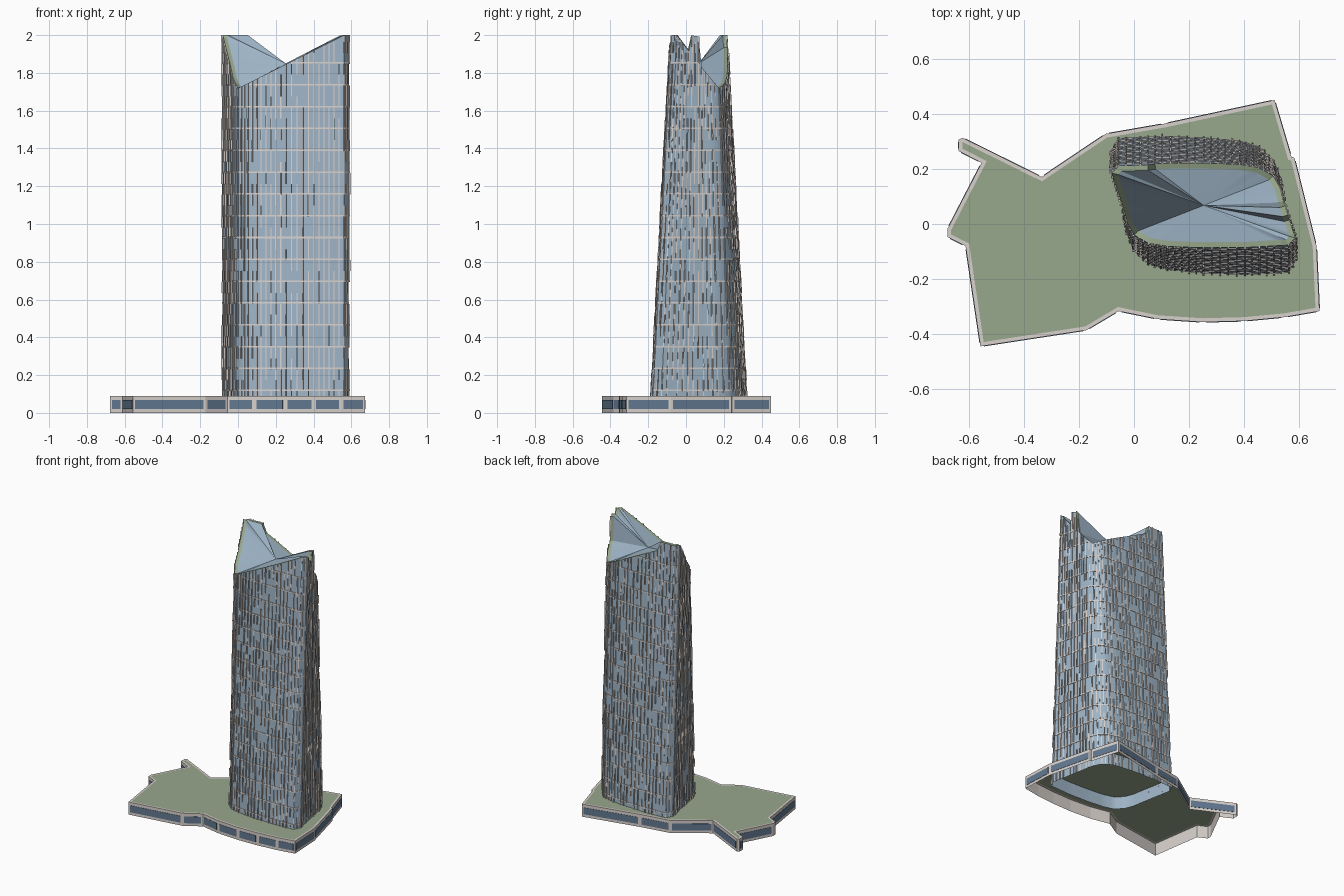
import bpy, bmesh, math, random
from mathutils import Vector

random.seed(4)
cube = bpy.data.objects.get("Cube")
if cube:
    bpy.data.objects.remove(cube)


def material(name, srgb):
    col = [(c / 255 / 12.92 if c < 11 else ((c / 255 + 0.055) / 1.055) ** 2.4) for c in srgb] + [1]
    m = bpy.data.materials.new(name)
    m.use_nodes = True
    m.diffuse_color = col
    m.node_tree.nodes["Principled BSDF"].inputs["Base Color"].default_value = col
    return m


GLASS = material("blue_glass", (158, 180, 198))
TRIM = material("pale_trim", (216, 209, 204))
WINDOW = material("dark_window", (98, 120, 144))
GREEN = material("roof_green", (152, 168, 140))


def finish(name, bm, mat, smooth=False, fix=True):
    if fix:
        bmesh.ops.recalc_face_normals(bm, faces=bm.faces)
    me = bpy.data.meshes.new(name)
    bm.to_mesh(me)
    bm.free()
    me.materials.append(mat)
    ob = bpy.data.objects.new(name, me)
    bpy.context.collection.objects.link(ob)
    if smooth:
        bpy.ops.object.select_all(action="DESELECT")
        ob.select_set(True)
        bpy.context.view_layer.objects.active = ob
        bpy.ops.object.shade_smooth_by_angle(angle=math.radians(30))
    return ob


def strip(bm, lower, upper):
    """Closed band of quads between two rings."""
    a = [bm.verts.new(p) for p in lower]
    b = [bm.verts.new(p) for p in upper]
    for i in range(len(a)):
        j = (i + 1) % len(a)
        bm.faces.new((a[i], a[j], b[j], b[i]))
    return b


def plate(bm, a0, b0, b1, a1, normal, depth):
    """Raised plate standing on the quad a0 b0 b1 a1, open at the back."""
    base = [bm.verts.new(p) for p in (a0, b0, b1, a1)]
    top = [bm.verts.new(Vector(p) + normal * depth) for p in (a0, b0, b1, a1)]
    bm.faces.new(top)
    for i in range(4):
        j = (i + 1) % 4
        bm.faces.new((base[i], base[j], top[j], top[i]))


# ---- Podium ----
PODIUM_H = 0.09
plan = [Vector(p) for p in (
    (-0.557, -0.444), (-0.172, -0.385), (-0.056, -0.316), (0.085, -0.345),
    (0.249, -0.356), (0.4, -0.352), (0.546, -0.338), (0.673, -0.316),
    (0.662, -0.08), (0.582, 0.24), (0.571, 0.244), (0.51, 0.45),
    (0.11, 0.364), (-0.103, 0.327), (-0.335, 0.171), (-0.622, 0.313),
    (-0.637, 0.305), (-0.637, 0.265), (-0.553, 0.222), (-0.677, -0.018),
    (-0.677, -0.047), (-0.611, -0.08))]


def inset(pts, d):
    out = []
    for i, p in enumerate(pts):
        e0 = (p - pts[i - 1]).normalized()
        e1 = (pts[(i + 1) % len(pts)] - p).normalized()
        n0, n1 = Vector((-e0.y, e0.x)), Vector((-e1.y, e1.x))
        out.append(p + (n0 + n1) * d / (1 + n0.dot(n1)))
    return out


def at(p, z):
    return Vector((p.x, p.y, z))


inner_plan = inset(plan, 0.014)
bm = bmesh.new()
strip(bm, [at(p, 0) for p in plan], [at(p, PODIUM_H) for p in plan])
strip(bm, [at(p, PODIUM_H) for p in plan], [at(p, PODIUM_H) for p in inner_plan])
finish("podium_wall", bm, TRIM, fix=False)

bm = bmesh.new()
bm.faces.new([bm.verts.new(at(p, PODIUM_H)) for p in inner_plan])
finish("podium_roof", bm, GREEN, fix=False)

bm = bmesh.new()
for i, p in enumerate(plan):
    q = plan[(i + 1) % len(plan)]
    e = q - p
    if e.length < 0.03:
        continue
    m = e.normalized() * min(0.012, e.length * 0.2)
    a, b = p + m, q - m
    plate(bm, at(a, 0.02), at(b, 0.02), at(b, 0.068), at(a, 0.068),
          Vector((e.y, -e.x, 0)).normalized(), 0.002)
finish("podium_windows", bm, WINDOW, fix=False)

# ---- Tower outline: half the ring, the rest by a half turn ----
CX, CY, HALF, COLUMNS = 0.2525, 0.0675, 0.2525, 72
half = [(-0.333, 0.78), (-0.29, -0.1), (-0.277, -0.4), (-0.252, -0.65), (-0.2, -0.84),
        (-0.13, -0.92), (0, -0.97), (0.15, -0.99), (0.308, -0.96)]
ring = [Vector(p) for p in half] + [Vector((-x, -v)) for x, v in half]


def resample(pts, count):
    """Even steps along each stretch, keeping the corners."""
    real = [Vector((p.x, p.y * HALF)) for p in pts]
    lens = [(real[(i + 1) % len(real)] - p).length for i, p in enumerate(real)]
    step = sum(lens) / count
    out = []
    for i, p in enumerate(pts):
        n = max(1, round(lens[i] / step))
        out += [p.lerp(pts[(i + 1) % len(pts)], k / n) for k in range(n)]
    return out


ring = resample(ring, COLUMNS)
N = len(ring)


def on_wall(p, z):
    """Point of the tapering wall at height z."""
    s = 1 - 0.406 * (z - 0.1) / 1.9
    return Vector((CX + p.x, CY + p.y * HALF * s, z))


def rim_height(p):
    """Two peaks at opposite corners, two dips between."""
    t = max(min((p.x + 0.25) / 0.56, 1) if p.y < 0 else -1, (p.y + 0.65) / 1.41 if p.x < -0.2 else -1)
    return 1.72 + 0.28 * max(0, min(1, t))


heights = []
for p in ring:
    front = p.x < -0.2 or (p.y < 0 and p.x < 0.309)
    heights.append(rim_height(p if front else -p))

outer = [on_wall(p, z) for p, z in zip(ring, heights)]
flat = inset([Vector((p.x, p.y)) for p in outer], 0.02)
inner = [at(f, z) for f, z in zip(flat, heights)]

bm = bmesh.new()
strip(bm, [on_wall(p, 0) for p in ring], outer)
finish("tower_glass", bm, GLASS, smooth=True, fix=False)

bm = bmesh.new()
strip(bm, outer, inner)
finish("tower_rim", bm, GREEN, fix=False)

# Folded roof falling to the middle
bm = bmesh.new()
mid = bm.verts.new((CX, CY, 1.85))
rv = [bm.verts.new(p) for p in inner]
for i in range(N):
    bm.faces.new((rv[i], rv[(i + 1) % N], mid))
finish("tower_roof", bm, GLASS, smooth=True, fix=False)

# ---- Facade ----
FLOOR = 0.1155


def outward(i, j):
    d = on_wall(ring[j % N], 1) - on_wall(ring[i % N], 1)
    return Vector((d.y, -d.x, 0)).normalized()


bm = bmesh.new()
for k in range(16):
    z = 0.116 + k * FLOOR
    for i in range(N):
        j = (i + 1) % N
        if min(heights[i], heights[j]) > z + 0.01:
            plate(bm, on_wall(ring[i], z), on_wall(ring[j], z), on_wall(ring[j], z + 0.008),
                  on_wall(ring[i], z + 0.008), outward(i, j), 0.003)
finish("floor_bands", bm, TRIM, fix=False)

bm = bmesh.new()
for i in range(N):
    n = outward(i - 1, i + 1)
    side = Vector((-n.y, n.x, 0)) * 0.003
    z = 0.0
    while z < heights[i] - 0.01:
        top = min(z + FLOOR * random.choice((0.5, 0.5, 1)), heights[i])
        if random.random() < 0.85:
            a, b = on_wall(ring[i], z), on_wall(ring[i], top)
            plate(bm, a - side, a + side, b + side, b - side, n, random.uniform(0.003, 0.009))
        z = top
finish("facade_fins", bm, TRIM, fix=False)
